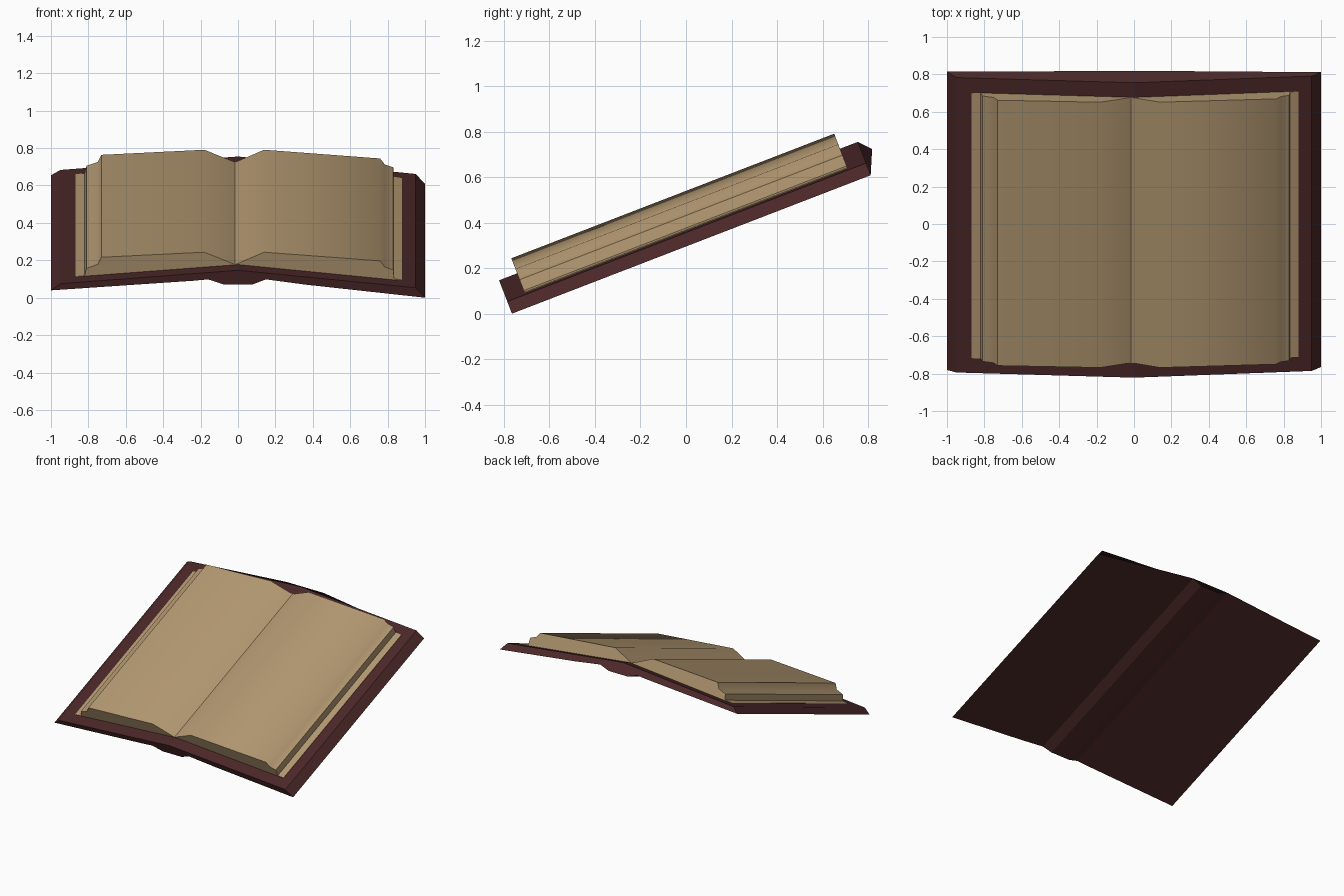
import bpy
import math
from mathutils import Matrix

cube = bpy.data.objects.get("Cube")
if cube:
    bpy.data.objects.remove(cube)

TILT = Matrix.Translation((0, -0.765, 0.0)) @ Matrix.Rotation(math.radians(21.1), 4, 'X')


def make_material(name, color):
    mat = bpy.data.materials.new(name)
    mat.use_nodes = True
    mat.diffuse_color = color
    mat.node_tree.nodes["Principled BSDF"].inputs["Base Color"].default_value = color
    return mat


def sweep(name, top, bottom, start, end, mat, flare=0.0):
    """Join an upper and a lower outline (both left to right) and sweep them along the slope."""
    ring = top + bottom[::-1]
    n = len(ring)
    verts = [(x, start, w) for x, w in ring]
    for i, (x, w) in enumerate(ring):
        verts.append((x, end + (flare * w if i >= len(top) else 0), w))
    faces = [(i, i + n, (i + 1) % n + n, (i + 1) % n) for i in range(n)]
    faces += [tuple(range(n)), tuple(reversed(range(n, 2 * n)))]
    mesh = bpy.data.meshes.new(name)
    mesh.from_pydata(verts, [], faces)
    mesh.transform(TILT)
    mesh.materials.append(mat)
    obj = bpy.data.objects.new(name, mesh)
    bpy.context.collection.objects.link(obj)
    return obj


leather = make_material("dark red leather", (0.07, 0.02, 0.021, 1))
paper = make_material("aged paper", (0.45, 0.314, 0.165, 1))

# Cover: two thin boards meeting at a raised ridge, with a spine bulging below
cover_top = [(-0.95, 0.08), (0, 0.157), (0.95, 0.057)]
cover_bottom = [(-1, 0.042), (-0.24, 0.097), (-0.16, 0.105), (-0.08, 0.077),
                (0.08, 0.077), (0.15, 0.105), (0.36, 0.075), (1, 0)]
sweep("book_cover", cover_top, cover_bottom, 0, 1.69, leather, flare=0.45)

# Page blocks: stepped outer edges, falling into the centre fold
left_top = [(-0.87, 0.088), (-0.82, 0.094), (-0.81, 0.136), (-0.75, 0.158),
            (-0.73, 0.199), (-0.18, 0.228), (-0.015, 0.157)]
right_top = [(-0.015, 0.157), (0.14, 0.228), (0.76, 0.178), (0.785, 0.143),
             (0.83, 0.127), (0.835, 0.076), (0.88, 0.068)]
left_pages = sweep("left_hand_pages", left_top, [(-0.87, 0.08), (-0.015, 0.15)], 0.085, 1.606, paper)
right_pages = sweep("right_hand_pages", right_top, [(-0.015, 0.15), (0.88, 0.06)], 0.085, 1.606, paper)

for obj in (left_pages, right_pages):
    bpy.ops.object.select_all(action='DESELECT')
    obj.select_set(True)
    bpy.context.view_layer.objects.active = obj
    bpy.ops.object.shade_smooth_by_angle(angle=math.radians(55))
